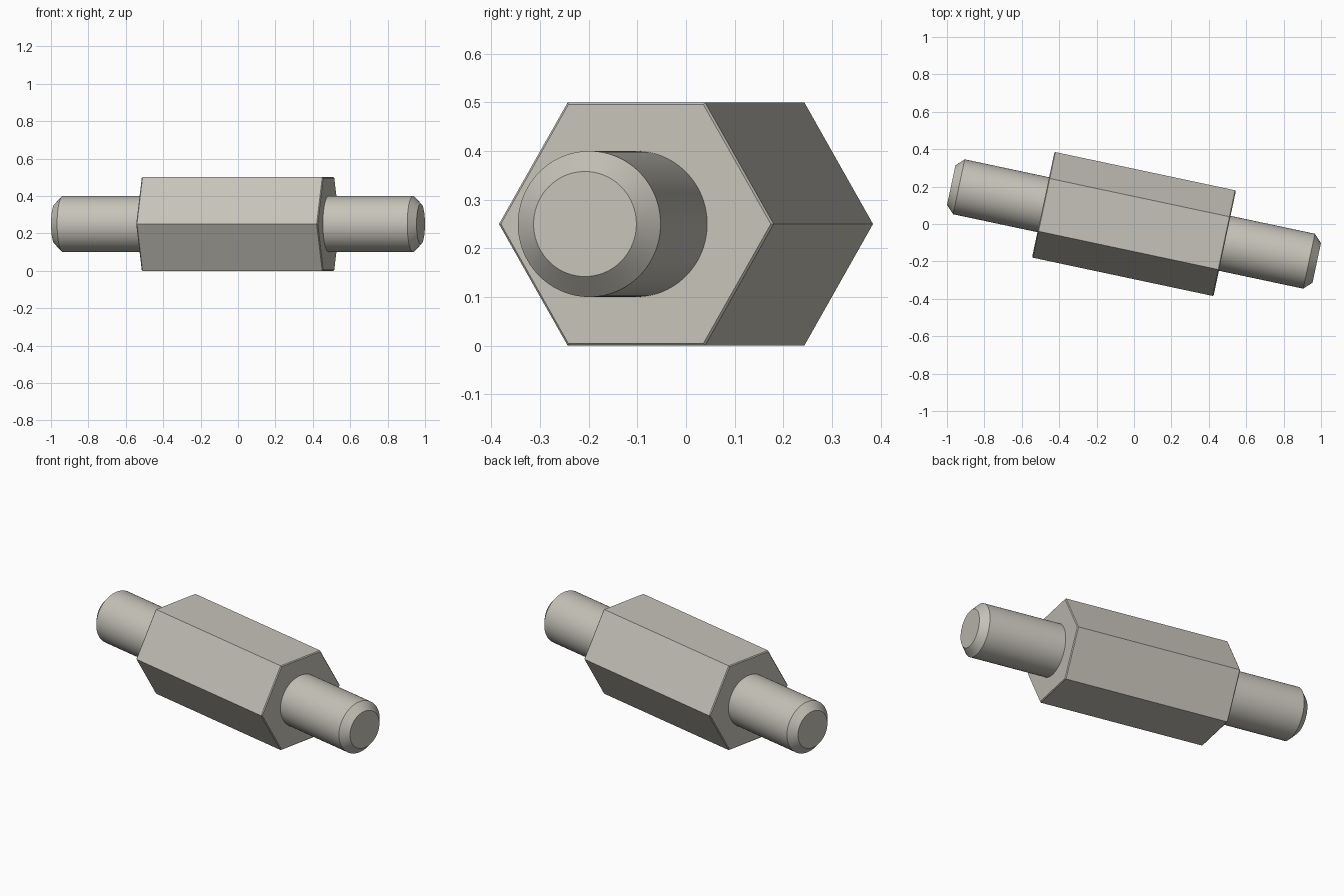
import bpy
import math
from mathutils import Matrix

cube = bpy.data.objects.get("Cube")
if cube:
    bpy.data.objects.remove(cube)

# Plain metal
metal = bpy.data.materials.new("warm_grey_metal")
metal.use_nodes = True
colour = (0.56, 0.54, 0.48, 1.0)
metal.diffuse_color = colour
metal.node_tree.nodes["Principled BSDF"].inputs["Base Color"].default_value = colour

TURN = math.radians(-12)      # the axis is turned about z
AXIS_HEIGHT = 0.25
HEX_RADIUS = 0.5 / math.sqrt(3)
HALF_BODY = 0.496
HALF_LENGTH = 0.999
STUD_RADIUS = 0.15


def turned_part(name, profile, sides, smooth=False):
    """Loft (position, radius) rings along x, capped at both ends."""
    verts, faces = [], []
    for x, r in profile:
        for i in range(sides):
            a = 2 * math.pi * i / sides
            verts.append((x, r * math.cos(a), r * math.sin(a)))
    for k in range(len(profile) - 1):
        for i in range(sides):
            j = (i + 1) % sides
            low, high = k * sides, (k + 1) * sides
            faces.append((low + j, low + i, high + i, high + j))
    last = (len(profile) - 1) * sides
    faces.append(tuple(range(sides))[::-1])
    faces.append(tuple(range(last, last + sides)))
    mesh = bpy.data.meshes.new(name)
    mesh.from_pydata(verts, [], faces)
    mesh.flip_normals() if mesh.polygons[0].normal.dot(mesh.polygons[0].center) < 0 else None
    mesh.materials.append(metal)
    obj = bpy.data.objects.new(name, mesh)
    bpy.context.collection.objects.link(obj)
    if smooth:
        bpy.ops.object.select_all(action="DESELECT")
        obj.select_set(True)
        bpy.context.view_layer.objects.active = obj
        bpy.ops.object.shade_smooth_by_angle(angle=math.radians(30))
    return obj


def place(obj, flip=0.0):
    obj.matrix_world = (Matrix.Translation((0, 0, AXIS_HEIGHT))
                        @ Matrix.Rotation(TURN + flip, 4, "Z"))


# Hexagonal body with a fine chamfer at each end
edge = 0.005
body = turned_part("hex_body", [
    (-HALF_BODY, HEX_RADIUS - edge),
    (-HALF_BODY + edge, HEX_RADIUS),
    (HALF_BODY - edge, HEX_RADIUS),
    (HALF_BODY, HEX_RADIUS - edge)], 6)
place(body)

# Round studs with chamfered tips
tip = 0.042
for name, flip in (("left_stud", 0.0), ("right_stud", math.pi)):
    stud = turned_part(name, [
        (HALF_BODY - 0.01, STUD_RADIUS),
        (HALF_LENGTH - tip, STUD_RADIUS),
        (HALF_LENGTH, STUD_RADIUS - tip)], 96, smooth=True)
    place(stud, flip)
